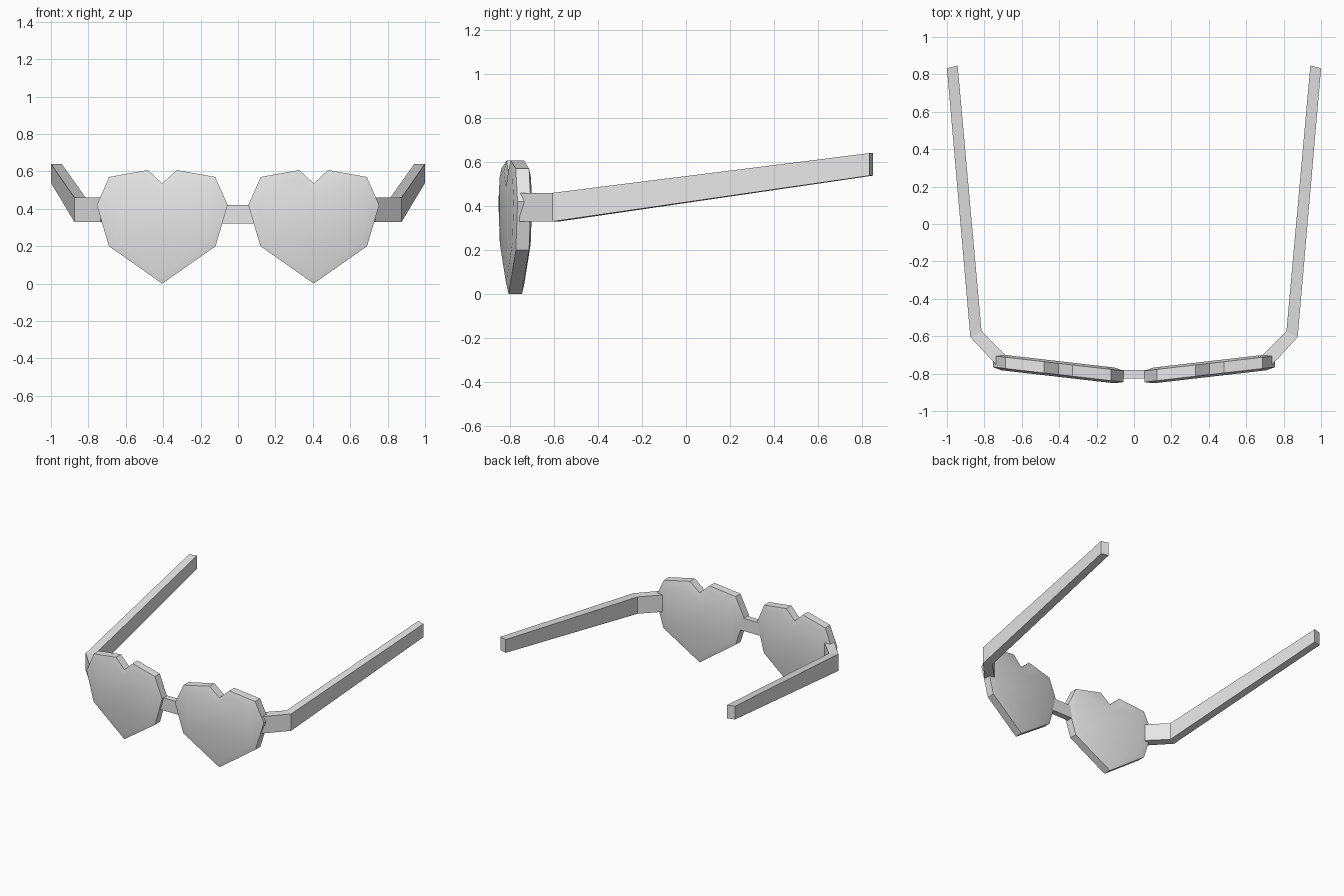
import bpy, bmesh
from mathutils import Vector

cube = bpy.data.objects.get("Cube")
if cube:
    bpy.data.objects.remove(cube, do_unlink=True)

grey = bpy.data.materials.new("light_grey")
grey.use_nodes = True
grey.diffuse_color = (0.8, 0.8, 0.8, 1)
grey.node_tree.nodes["Principled BSDF"].inputs["Base Color"].default_value = (0.8, 0.8, 0.8, 1)


def finish(name, bm, mirror=True):
    """Turn a bmesh into a named object, optionally mirrored across x."""
    bmesh.ops.recalc_face_normals(bm, faces=bm.faces[:])
    mesh = bpy.data.meshes.new(name)
    bm.to_mesh(mesh)
    bm.free()
    mesh.materials.append(grey)
    obj = bpy.data.objects.new(name, mesh)
    bpy.context.collection.objects.link(obj)
    if mirror:
        obj.modifiers.new("Mirror", "MIRROR").use_mirror_merge = False
    return obj


def loft(bm, rings):
    """Skin a series of equal-length rings and cap both ends."""
    loops = [[bm.verts.new(p) for p in ring] for ring in rings]
    n = len(loops[0])
    for a, b in zip(loops, loops[1:]):
        for i in range(n):
            j = (i + 1) % n
            bm.faces.new((a[i], a[j], b[j], b[i]))
    return [bm.faces.new(loops[0]), bm.faces.new(loops[-1])]


# Heart lenses: half outline as offsets from the heart's centre line
CENTRE_X, CENTRE_Y, SWEEP, HALF_DEPTH = 0.405, -0.775, 0.115, 0.03
half = [(0.285, 0.20), (0.35, 0.42), (0.283, 0.57), (0.077, 0.607)]
outline = [(0, 0)] + half + [(0, 0.535)] + [(-x, z) for x, z in reversed(half)]
bm = bmesh.new()
caps = loft(bm, [[Vector((CENTRE_X + x, CENTRE_Y + SWEEP * x + d, z)) for x, z in outline]
                 for d in (-HALF_DEPTH, HALF_DEPTH)])
bmesh.ops.recalc_face_normals(bm, faces=bm.faces[:])
# Softly pillowed front and back
bmesh.ops.inset_individual(bm, faces=caps, thickness=0.05, depth=0.012)
lenses = finish("heart_lenses", bm)
bpy.context.view_layer.objects.active = lenses
lenses.select_set(True)
bpy.ops.object.shade_smooth_by_angle()

# Nose bridge
bm = bmesh.new()
loft(bm, [[(x, y, z) for y, z in ((-0.825, 0.322), (-0.78, 0.322), (-0.78, 0.42), (-0.825, 0.42))]
          for x in (-0.09, 0.09)])
finish("nose_bridge", bm, mirror=False)

# Temple arms: (outer xy, inner xy, bottom, top) at hinge, elbow and tip
stations = [((0.735, -0.755), (0.69, -0.70), 0.33, 0.46),
            ((0.875, -0.605), (0.815, -0.575), 0.33, 0.46),
            ((1.0, 0.832), (0.943, 0.848), 0.538, 0.64)]
bm = bmesh.new()
loft(bm, [[(*outer, low), (*inner, low), (*inner, high), (*outer, high)]
          for outer, inner, low, high in stations])
finish("temple_arms", bm)
